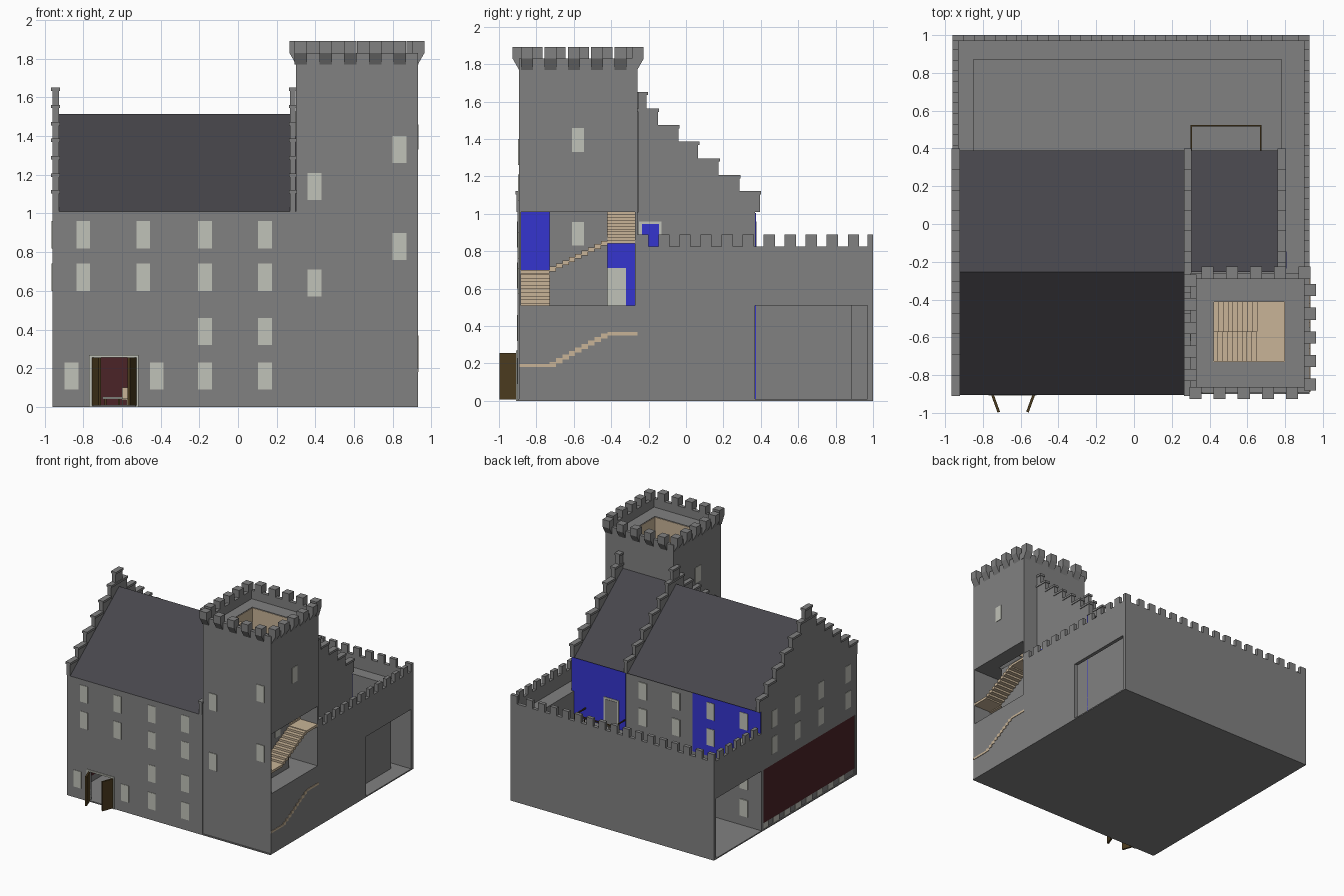
import bpy, bmesh, math
from mathutils import Matrix, Vector

if "Cube" in bpy.data.objects:
    bpy.data.objects.remove(bpy.data.objects["Cube"])


def mat(name, r, g, b):
    m = bpy.data.materials.new(name)
    m.diffuse_color = (r, g, b, 1)
    m.use_nodes = True
    m.node_tree.nodes["Principled BSDF"].inputs["Base Color"].default_value = m.diffuse_color
    return m


STONE = mat("grey stone", .22, .22, .22)
SLATE = mat("dark slate", .062, .06, .07)
BLUE = mat("blue plaster", .035, .035, .62)
RED = mat("dark red plaster", .07, .017, .02)
TAN = mat("pale timber", .58, .455, .31)
PALE = mat("pale window", .53, .54, .48)
WOOD = mat("dark wood", .07, .043, .013)


def finish(name, bm, m):
    bmesh.ops.recalc_face_normals(bm, faces=bm.faces)
    me = bpy.data.meshes.new(name)
    bm.to_mesh(me)
    bm.free()
    me.materials.append(m)
    ob = bpy.data.objects.new(name, me)
    bpy.context.collection.objects.link(ob)
    return ob


def boxes(name, m, *items):
    """Boxes given as (x0, x1, y0, y1, z0, z1), joined in one object."""
    bm = bmesh.new()
    for x0, x1, y0, y1, z0, z1 in items:
        mx = Matrix.Translation(((x0 + x1) / 2, (y0 + y1) / 2, (z0 + z1) / 2))
        bmesh.ops.create_cube(bm, size=1, matrix=mx @ Matrix.Diagonal((x1 - x0, y1 - y0, z1 - z0, 1)))
    return finish(name, bm, m)


def prism(name, m, pts, x0, x1):
    """Extrude a (y, z) profile along x."""
    bm = bmesh.new()
    f = bm.faces.new([bm.verts.new((x0, y, z)) for y, z in pts])
    r = bmesh.ops.extrude_face_region(bm, geom=[f])
    bmesh.ops.translate(bm, vec=(x1 - x0, 0, 0), verts=[v for v in r["geom"] if isinstance(v, bmesh.types.BMVert)])
    return finish(name, bm, m)


def flight(a, b, lo, hi, z0, z1, n, axis):
    """Steps running from a to b along an axis, spanning lo..hi across it."""
    out = []
    for i in range(n):
        p, q = sorted((a + (b - a) * i / n, a + (b - a) * (i + 1) / n))
        zt = z0 + (z1 - z0) * (i + 1) / n
        zb = zt - abs(z1 - z0) / n - .008
        out.append((p, q, lo, hi, zb, zt) if axis == "x" else (lo, hi, p, q, zb, zt))
    return out


F, B, MID = -.9, .37, -.255      # house front, house back, ridge line

# Ground slab and house walls
boxes("ground_slab", STONE, (-.96, .93, F, 1, 0, .01))
boxes("house_front_wall", STONE, (-.96, -.75, F, -.87, 0, 1.01), (-.53, .3, F, -.87, 0, 1.01),
      (-.75, -.53, F, -.87, .255, 1.01))
boxes("house_back_wall", STONE, (-.96, .3, .34, B, 0, 1.01))
boxes("house_left_wall", STONE, (-.96, -.93, F, B, .51, 1.01))
boxes("house_left_lower_wall", RED, (-.955, -.93, -.87, B - .005, .06, .51))
boxes("house_left_lower_sill", STONE, (-.95, -.93, -.87, B - .005, 0, .06))
boxes("left_sill_pieces", PALE, *[(-.956, -.949, y, y + .08, .01, .06) for y in [.27 - .145 * i for i in range(8)]])
boxes("upper_floor", STONE, (-.94, .3, -.88, .35, .49, .51))
boxes("side_wing", STONE, (.3, .8, -.26, B, 0, 1.01))

# Blue plaster panels on the back of the house
boxes("blue_back_panels", BLUE, (-.955, -.32, B, B + .004, .51, 1.005), (.3, .8, B, B + .004, .51, 1.005),
      (.72, .8, B, B + .004, .01, .51))

# Windows
W, ROWS = .036, ((.09, .23), (.32, .46), (.6, .74), (.82, .96))
front = [(x, r) for x in (-.8, -.49, -.17, .14) for r in ROWS[2:]]
front += [(x, r) for x in (-.17, .14) for r in ROWS[:2]] + [(-.86, ROWS[0]), (-.42, ROWS[0])]
boxes("front_windows", PALE, *[(x - W, x + W, F - .003, F + .002, *r) for x, r in front])
boxes("back_windows", PALE, *[(x - W, x + W, B, B + .008, *r) for x in (-.8, -.49, -.17, .14) for r in ROWS])
boxes("left_windows", PALE, *[(-.963, -.958, y - W, y + W, *r) for y in (.2, -.11, -.42, -.78) for r in ROWS[2:]])
boxes("tower_windows", PALE,
      *[(x - W, x + W, -.898, -.89, z, z + .14) for x, z in ((.395, .57), (.395, 1.07), (.835, .76), (.835, 1.26))],
      (.928, .934, -.61, -.545, 1.33, 1.46), (.296, .302, -.62, -.55, 1.4, 1.53))

# Front doorway, open door leaves and the room behind
boxes("door_frame", PALE, (-.77, -.75, F - .008, F + .03, 0, .265), (-.53, -.515, F - .008, F + .03, 0, .265),
      (-.77, -.515, F - .008, F + .03, .255, .268))
for name, x, s in (("door_leaf_left", -.75, 1), ("door_leaf_right", -.53, -1)):
    d = boxes(name, WOOD, (-.007, .007, -.1, 0, .008, .255))
    d.location = (x, F - .002, 0)
    d.rotation_euler.z = s * math.radians(20)
boxes("hall_back_wall", RED, (-.93, .3, -.3, -.28, .01, .49))
boxes("hall_table", PALE, (-.7, -.6, -.6, -.45, .04, .05))
boxes("hall_table_legs", WOOD, *[(x, x + .01, y, y + .01, .01, .04) for x in (-.69, -.62) for y in (-.59, -.47)])
boxes("hall_chair", TAN, (-.6, -.57, -.7, -.65, .035, .045), (-.6, -.57, -.66, -.65, .045, .1),
      *[(x, x + .006, y, y + .006, .01, .035) for x in (-.6, -.576) for y in (-.7, -.656)])

# Slate roofs: full gable over the house, back slope over the wing
prism("main_roof", SLATE, [(-.905, 1.01), (MID, 1.515), (.39, 1.01)], -.93, .28)
prism("wing_roof", SLATE, [(MID, 1.01), (MID, 1.515), (.39, 1.01)], .28, .775)

# Crow-stepped gables with cap stones
HALF = (.65, .54, .43, .32, .215, .105, .045)
TOPS = (1.12, 1.205, 1.295, 1.385, 1.472, 1.56, 1.65)


def gable(name, x0, x1, both):
    pts, low, caps = [], 1.01, []
    for w, t in zip(HALF, TOPS):
        pts += [(MID + w, low), (MID + w, t)]
        low = t
        for s in ((1, -1) if both else (1,)):
            y0, y1 = sorted((MID + s * (w - .11 if w > .05 else 0), MID + s * (w + .006)))
            caps.append((x0 - .006, x1 + .006, y0, y1, t - .016, t + .002))
    if both:
        pts += [(2 * MID - y, z) for y, z in reversed(pts)]
    else:
        pts += [(MID, 1.65), (MID, 1.01)]
    prism(name, STONE, pts, x0, x1)
    boxes(name + "_caps", STONE, *caps)


gable("left_gable", -.96, -.926, True)
gable("middle_gable", .27, .298, True)
gable("right_gable", .765, .8, False)

# Wing doors: one onto the wall walk, one onto the balcony
boxes("wall_walk_door_frame", PALE, (.798, .804, -.25, -.13, .72, .96))
boxes("wall_walk_door", BLUE, (.798, .807, -.235, -.145, .72, .945))
boxes("balcony_door_frame", PALE, (.36, .5, B, B + .009, .51, .75))
boxes("balcony_door", STONE, (.375, .485, B, B + .012, .51, .735))
boxes("balcony_floor", STONE, (.3, .675, B, .525, .49, .51))
boxes("balcony_rail", WOOD, (.3, .675, .517, .525, .6, .61), (.667, .675, B, .525, .6, .61), (.3, .306, B, .525, .6, .61),
      *[(x, x + .006, .518, .524, .51, .6) for x in [.3 + .046 * i for i in range(9)]])

# Courtyard walls, wall walk and inner walls; the sides are open below the walk
boxes("courtyard_walls", STONE, (-.96, .93, .97, 1, 0, .825), (.9, .93, -.26, B, 0, .825),
      (.9, .93, B, .98, .51, .825), (-.96, -.93, B, .98, .51, .825))
boxes("wall_walk", STONE, (.8, .91, -.26, .98, .69, .72), (-.94, .8, .87, .98, .69, .72), (-.94, -.85, B, .88, .69, .72))
boxes("inner_walls", STONE, (.78, .8, B, .87, .01, .72), (-.85, .8, .87, .885, .01, .72),
      (-.86, -.85, B, .87, .51, .72), (-.85, -.84, .87, .98, .01, .7))
P = .1125
boxes("wall_merlons", STONE, *[(.9, .93, y, y + .06, .82, .89) for y in [-.26 + P * i for i in range(11)]],
      *[(-.96, -.93, y, y + .06, .82, .89) for y in [.415 + P * i for i in range(5)]],
      *[(x, x + .06, .97, 1, .82, .89) for x in [-.96 + P * i for i in range(16)] + [.87]])

# Tower: closed base, open stair storey, upper shaft around a stairwell
L, R, T0, T1 = .3, .93, -.893, -.26
boxes("tower_base", STONE, (L, R, T0, T1, 0, .51))
boxes("tower_stair_storey", STONE, (L, R, T0, T0 + .012, .51, 1.01), (L, R, T1 - .012, T1, .51, 1.01),
      (.46, .77, -.73, -.42, .51, 1.01))
boxes("tower_blue_wall", BLUE, (L, .32, T0 + .01, T1 - .01, .51, 1.01))
boxes("tower_inner_door", PALE, (.319, .326, -.44, -.32, .51, .71))
boxes("tower_core_window", PALE, (.765, .775, -.61, -.545, .83, .955))
boxes("tower_shaft", STONE, (L, .42, T0, T1, 1.01, 1.76), (.8, R, T0, T1, 1.01, 1.76),
      (.42, .8, T0, -.73, 1.01, 1.76), (.42, .8, -.41, T1, 1.01, 1.76))

# Winding stair in the open storey, and the edge of the one below
boxes("tower_stairs", TAN, *flight(.46, .77, T0 + .012, -.73, .51, .7, 10, "x"),
      (.77, R, T0 + .012, -.73, .68, .7), *flight(-.73, -.42, .77, R, .7, .855, 9, "y"),
      (.77, R, -.42, T1 - .012, .84, .86), *flight(.77, .46, -.42, T1 - .012, .86, 1.01, 10, "x"))
boxes("lower_stair_edge", TAN, (.92, .934, T0 + .003, -.73, .18, .197),
      *flight(-.73, -.42, .92, .934, .19, .36, 9, "y"), (.92, .934, -.42, T1, .35, .368))

# Stairwell seen from the tower top
boxes("top_stairs", TAN, (.65, .8, -.73, -.41, 1.46, 1.48), *flight(.65, .42, -.73, -.57, 1.48, 1.7, 9, "x"),
      *flight(.65, .42, -.57, -.41, 1.46, 1.25, 9, "x"))
boxes("stairwell_lining", TAN, (.42, .424, -.73, -.41, 1.2, 1.755), (.796, .8, -.73, -.41, 1.2, 1.755),
      (.42, .8, -.73, -.726, 1.2, 1.755), (.42, .8, -.414, -.41, 1.2, 1.755))

# Parapet with overhanging merlons on sloping corbels
boxes("tower_parapet", STONE, (L, R, T0, T0 + .03, 1.75, 1.83), (L, R, T1 - .03, T1, 1.75, 1.83),
      (L, L + .03, T0, T1, 1.75, 1.83), (R - .03, R, T0, T1, 1.75, 1.83))


def merlons(name, edge, along, out):
    """Corbelled merlons on one side; out is the outward direction."""
    bm = bmesh.new()
    prof = ((-.03, 1.77), (0, 1.77), (.034, 1.83), (.034, 1.892), (-.03, 1.892))
    o = Vector(out)
    t = Vector((abs(o.y), abs(o.x), 0))
    for c in along:
        f = bm.faces.new([bm.verts.new(o * d + o * abs(edge) * (1 if edge * (o.x + o.y) > 0 else -1)
                                       + t * (c - .032) + Vector((0, 0, z))) for d, z in prof])
        r = bmesh.ops.extrude_face_region(bm, geom=[f])
        bmesh.ops.translate(bm, vec=t * .064, verts=[v for v in r["geom"] if isinstance(v, bmesh.types.BMVert)])
    finish(name, bm, STONE)


merlons("front_merlons", T0, [.325 + .128 * i for i in range(5)], (0, -1, 0))
merlons("back_merlons", T1, [.39 + .128 * i for i in range(5)], (0, 1, 0))
merlons("right_merlons", R, [-.35 - .125 * i for i in range(5)], (1, 0, 0))
merlons("left_merlons", L, [-.3 - .125 * i for i in range(5)], (-1, 0, 0))
